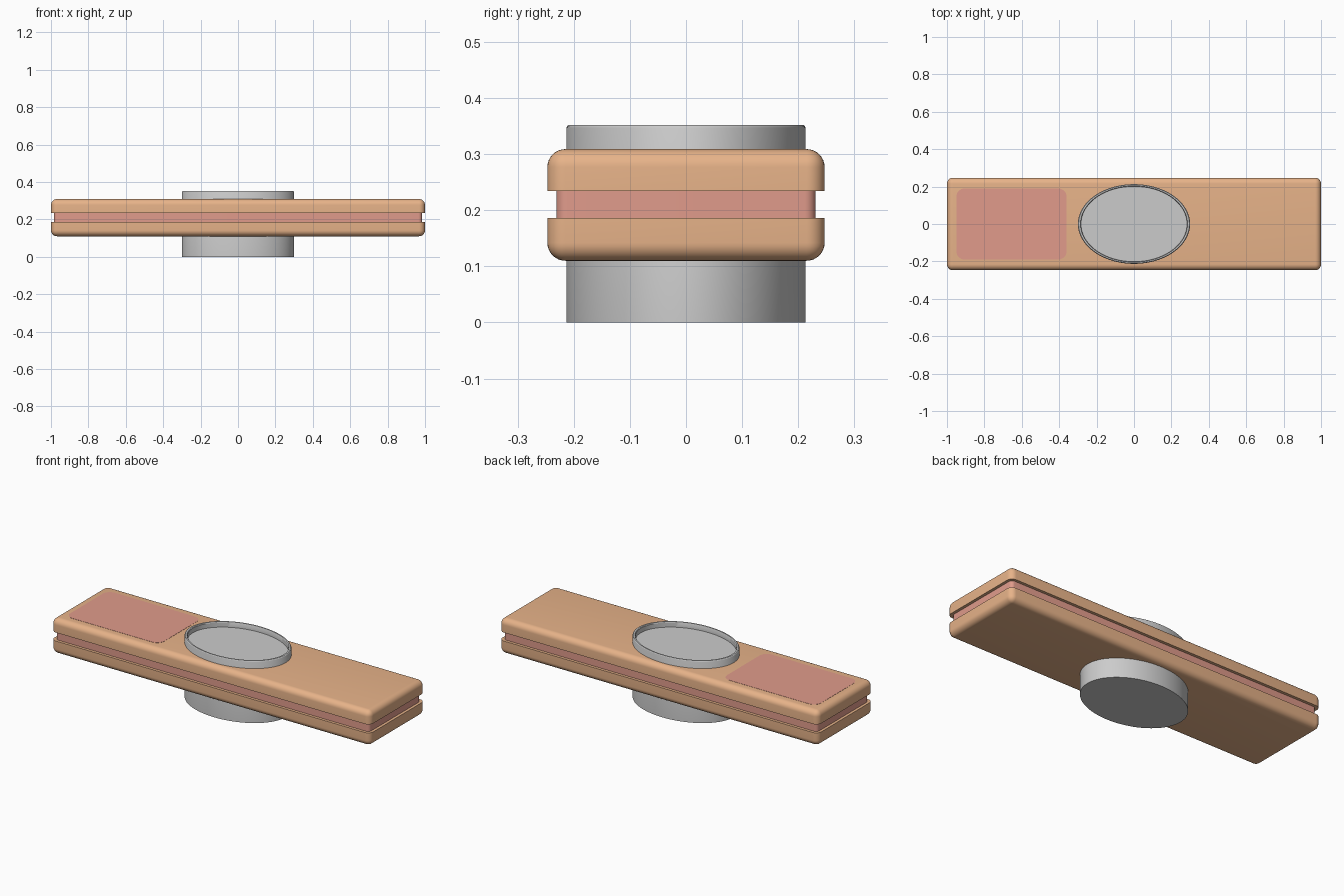
import bpy, bmesh, math

if "Cube" in bpy.data.objects:
    bpy.data.objects.remove(bpy.data.objects["Cube"])


def material(name, colour):
    m = bpy.data.materials.new(name)
    m.diffuse_color = (*colour, 1)
    m.use_nodes = True
    m.node_tree.nodes["Principled BSDF"].inputs["Base Color"].default_value = m.diffuse_color
    return m


orange = material("orange", (0.80, 0.45, 0.25))
red = material("red", (0.75, 0.33, 0.26))


def finish(bm, name, mat=None):
    bmesh.ops.recalc_face_normals(bm, faces=bm.faces)
    mesh = bpy.data.meshes.new(name)
    bm.to_mesh(mesh)
    bm.free()
    ob = bpy.data.objects.new(name, mesh)
    bpy.context.collection.objects.link(ob)
    if mat:
        mesh.materials.append(mat)
    bpy.ops.object.select_all(action='DESELECT')
    ob.select_set(True)
    bpy.context.view_layer.objects.active = ob
    bpy.ops.object.shade_smooth_by_angle(angle=math.radians(30))
    return ob


def rounded_box(name, x0, x1, hy, z0, z1, radius, mat, round_z=None):
    """Box with rounded upright corners; the rim at height round_z is rounded too."""
    bm = bmesh.new()
    bmesh.ops.create_cube(bm, size=1)
    for v in bm.verts:
        v.co = ((x0 + x1) / 2 + v.co.x * (x1 - x0), v.co.y * 2 * hy,
                (z0 + z1) / 2 + v.co.z * (z1 - z0))
    edges = []
    for e in bm.edges:
        a, b = (v.co.z for v in e.verts)
        upright = abs(a - b) > 1e-5
        on_rim = round_z is not None and max(abs(a - round_z), abs(b - round_z)) < 1e-5
        if upright or on_rim:
            edges.append(e)
    bmesh.ops.bevel(bm, geom=edges, offset=radius, offset_type='OFFSET',
                    segments=8, profile=0.5, affect='EDGES')
    return finish(bm, name, mat)


# Two outer shells with a narrower core between them
rounded_box("bottom_shell", -1, 1, 0.247, 0.11, 0.186, 0.032, orange, 0.11)
rounded_box("top_shell", -1, 1, 0.247, 0.234, 0.309, 0.032, orange, 0.309)
rounded_box("core_layer", -0.984, 0.984, 0.231, 0.18, 0.24, 0.02, red)

# Thin panel on the top left
rounded_box("top_panel", -0.95, -0.36, 0.19, 0.30, 0.31, 0.045, red)

# Oval hub: closed base, raised rim and shallow recess
profile = [(1, 0), (1, 0.347), (0.995, 0.350), (0.985, 0.352), (0.955, 0.352),
           (0.945, 0.348), (0.945, 0.322)]
bm = bmesh.new()
n = 96
rings = [[bm.verts.new((0.3 * r * math.cos(math.tau * i / n),
                        0.213 * r * math.sin(math.tau * i / n), z))
          for i in range(n)] for r, z in profile]
for lo, hi in zip(rings, rings[1:]):
    for i in range(n):
        j = (i + 1) % n
        bm.faces.new((lo[i], lo[j], hi[j], hi[i]))
bm.faces.new(rings[0][::-1])
bm.faces.new(rings[-1])
finish(bm, "oval_hub")
